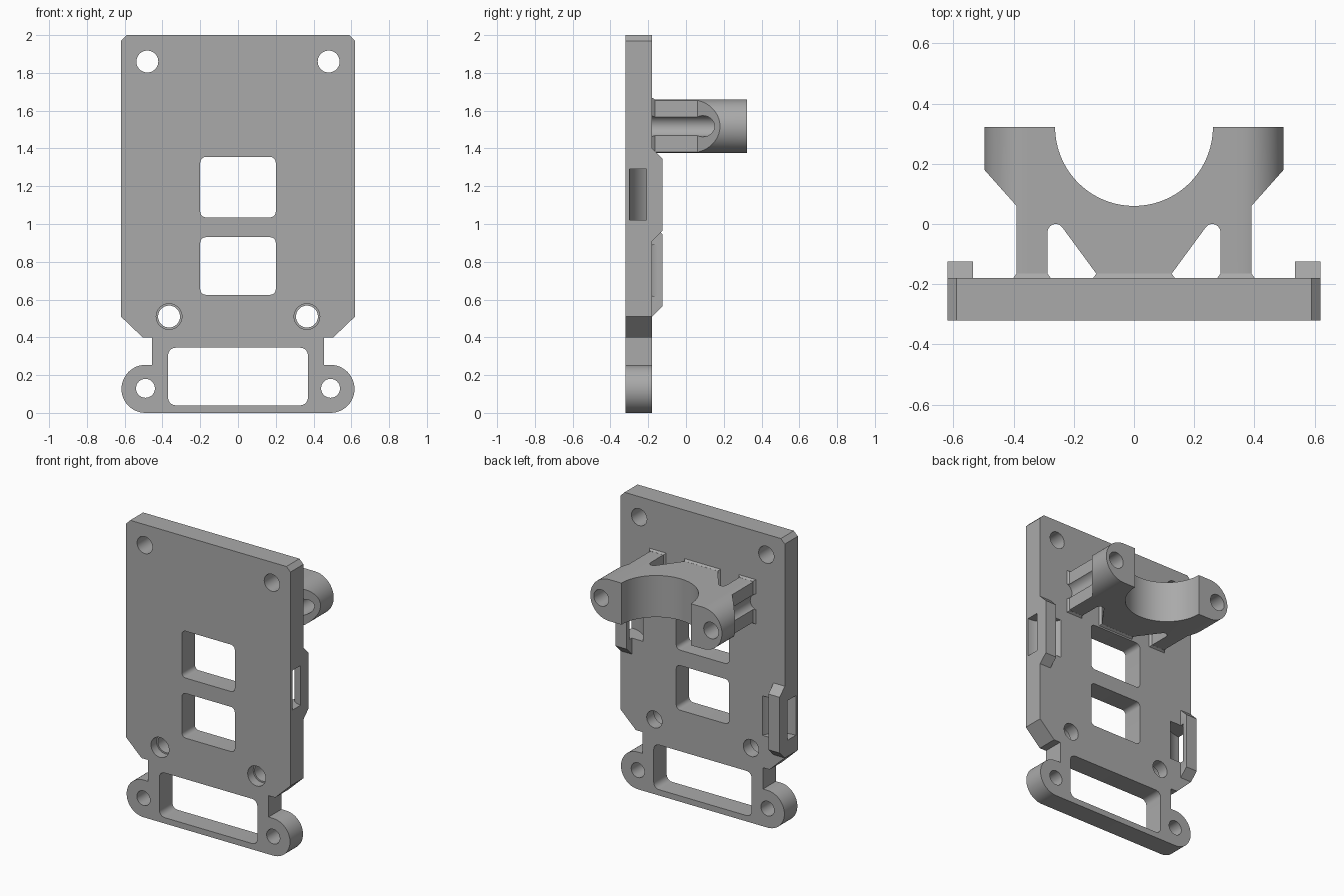
import bpy, bmesh
from math import sin, cos, radians

if "Cube" in bpy.data.objects:
    bpy.data.objects.remove(bpy.data.objects["Cube"], do_unlink=True)

grey = bpy.data.materials.new("plain_grey")
grey.use_nodes = True
grey.diffuse_color = (0.4, 0.4, 0.4, 1)
grey.node_tree.nodes["Principled BSDF"].inputs["Base Color"].default_value = (0.4, 0.4, 0.4, 1)

FRONT, BACK = -0.32, -0.18
MID = 1.5175            # height of the clamp centre line
AXES = {"xz": lambda a, b, d: (a, d, b),
        "xy": lambda a, b, d: (a, b, d),
        "yz": lambda a, b, d: (d, a, b)}


def arc(cx, cy, r, start, end, n=16):
    angles = [radians(start + (end - start) * i / n) for i in range(n + 1)]
    return [(cx + r * cos(t), cy + r * sin(t)) for t in angles]


def circle(cx, cy, r):
    return arc(cx, cy, r, 0, 360, 40)[:-1]


def rounded_rect(x, z0, z1, r):
    return (arc(x - r, z1 - r, r, 90, 0, 6) + arc(x - r, z0 + r, r, 0, -90, 6)
            + arc(r - x, z0 + r, r, 270, 180, 6) + arc(r - x, z1 - r, r, 180, 90, 6))


def mirrored(half):
    return half + [(-x, y) for x, y in reversed(half)]


def prism(name, points, plane, lo, hi):
    """Extrude a flat profile between two depths."""
    bm = bmesh.new()
    place = AXES[plane]
    ends = [[bm.verts.new(place(a, b, d)) for a, b in points] for d in (lo, hi)]
    for ring in ends:
        bm.faces.new(ring)
    for i in range(len(points)):
        j = (i + 1) % len(points)
        bm.faces.new((ends[0][i], ends[0][j], ends[1][j], ends[1][i]))
    bmesh.ops.recalc_face_normals(bm, faces=bm.faces)
    mesh = bpy.data.meshes.new(name)
    bm.to_mesh(mesh)
    bm.free()
    mesh.materials.append(grey)
    obj = bpy.data.objects.new(name, mesh)
    bpy.context.collection.objects.link(obj)
    return obj


def combine(obj, other, operation="DIFFERENCE"):
    """Apply a boolean and discard the helper solid."""
    mod = obj.modifiers.new("combine", "BOOLEAN")
    mod.operation, mod.object, mod.solver = operation, other, "EXACT"
    bpy.context.view_layer.objects.active = obj
    bpy.ops.object.modifier_apply(modifier=mod.name)
    bpy.data.objects.remove(other, do_unlink=True)


# Mounting plate with clipped corners and two round lugs
outline = mirrored([(0.59, 2), (0.62, 1.97), (0.62, 0.51), (0.505, 0.4), (0.455, 0.4),
                    (0.455, 0.254)] + arc(0.49, 0.127, 0.127, 90, -90, 24))
plate = prism("mounting_plate", outline, "xz", FRONT, BACK)

# Rectangular windows
for half_width, z0, z1, r in ((0.2, 1.035, 1.355, 0.03), (0.2, 0.625, 0.93, 0.03),
                              (0.37, 0.04, 0.345, 0.04)):
    combine(plate, prism("window", rounded_rect(half_width, z0, z1, r), "xz", -0.5, 0))

# Screw holes, the middle pair recessed at the front
for side in (-1, 1):
    for x, z, r, depth in ((0.48, 1.86, 0.058, 0), (0.365, 0.51, 0.058, 0),
                           (0.365, 0.51, 0.068, -0.26), (0.49, 0.13, 0.05, 0)):
        combine(plate, prism("hole", circle(side * x, z, r), "xz", -0.5, depth))

# Side tie clips, each with a curved strap channel through the plate edge
for side, z, label in ((1, 1.155, "left"), (-1, 0.755, "right")):
    profile = [(BACK - 0.02, z - 0.245), (BACK, z - 0.245), (-0.125, z - 0.19),
               (-0.125, z + 0.19), (BACK, z + 0.245), (BACK - 0.02, z + 0.245)]
    clip = prism(label + "_tie_clip", profile, "yz",
                 *sorted((side * 0.535, side * 0.62)))
    channel = prism("channel", circle(side * 0.62, -0.12, 0.18), "xy", z - 0.135, z + 0.135)
    combine(channel, prism("core", circle(side * 0.62, -0.12, 0.09), "xy", 0, 2))
    clip_cut = channel.copy()
    clip_cut.data = channel.data.copy()
    bpy.context.collection.objects.link(clip_cut)
    combine(plate, channel)
    combine(clip, clip_cut)

# Half-round clamp bracket on three legs
half = ([(0.125, -0.2), (0.125, -0.165)] + arc(0.26, -0.027, 0.027, 145, 0, 10)
        + [(0.287, -0.2), (0.39, -0.2), (0.39, 0.06), (0.52, 0.206), (0.52, 0.322)]
        + arc(0, 0.322, 0.262, 0, -88, 30))
bracket = prism("clamp_bracket", mirrored(half), "xy", MID - 0.3, MID + 0.3)
stadium = mirrored(arc(0.355, MID, 0.142, 90, -90, 32))
combine(bracket, prism("rounding", stadium, "xz", -0.5, 0.5), "INTERSECT")

# Flared feet
for x, w, in ((-0.3385, 0.0515), (0, 0.125), (0.3385, 0.0515)):
    foot = prism("foot", [(x - w, MID - 0.1425), (x + w, MID - 0.1425),
                          (x + w, MID + 0.1425), (x - w, MID + 0.1425)],
                 "xz", BACK - 0.005, -0.165)
    for v in foot.data.vertices:
        if v.co.y < BACK:
            v.co.x += 0.015 if v.co.x > x else -0.015
            v.co.z += 0.012 if v.co.z > MID else -0.012
    combine(bracket, foot, "UNION")

# Long clamp screw holes that break out along the legs
for side in (-1, 1):
    combine(bracket, prism("bore", circle(side * 0.415, MID, 0.056), "xz", -0.25, 0.5))

# Smooth the curved walls while keeping edges crisp
bpy.ops.object.select_all(action="DESELECT")
for obj in bpy.context.collection.objects:
    if obj.type == "MESH" and grey.name in obj.data.materials:
        obj.select_set(True)
        bpy.context.view_layer.objects.active = obj
bpy.ops.object.shade_smooth_by_angle(angle=radians(30))
